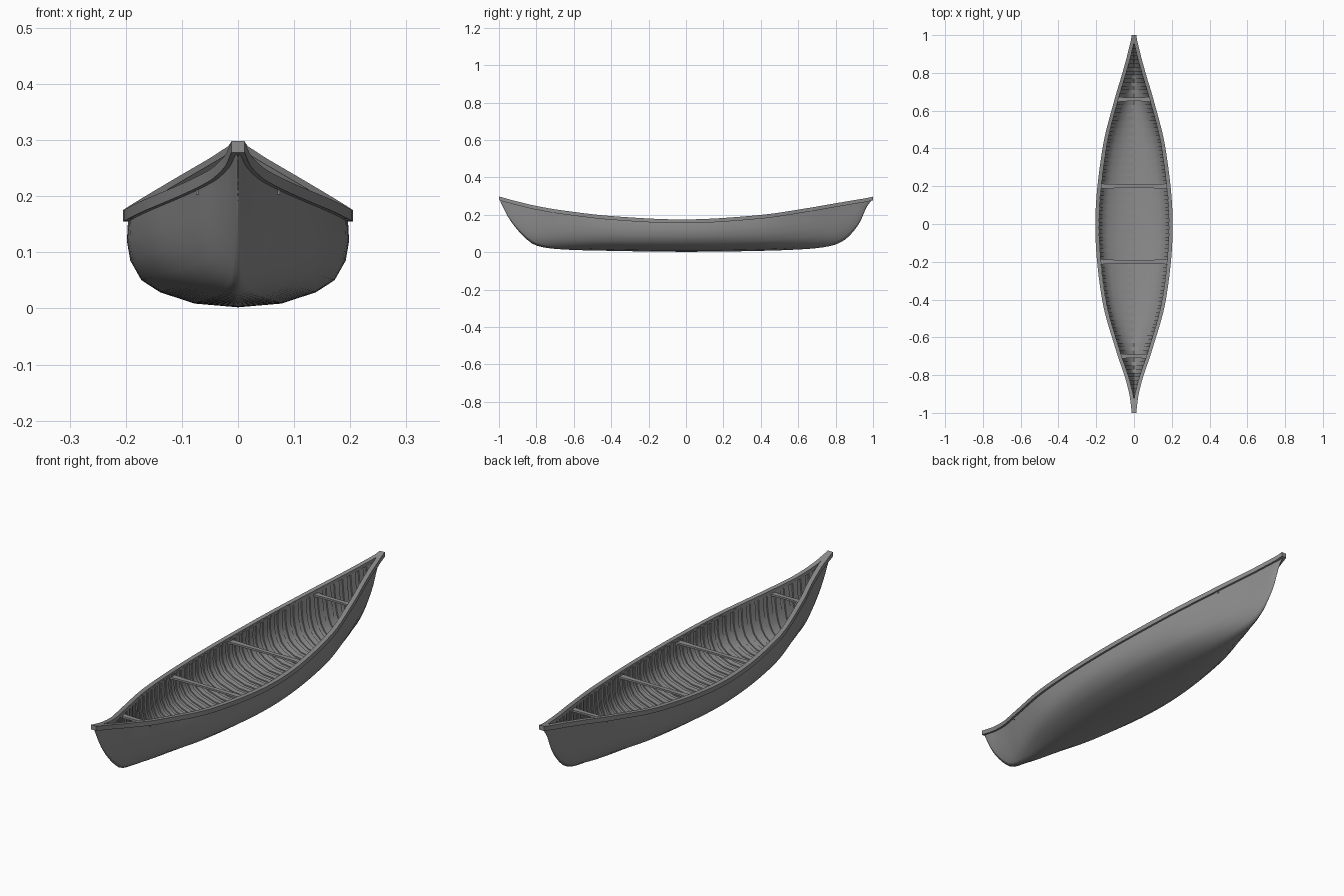
import bpy, bmesh, math
from mathutils import Vector

if "Cube" in bpy.data.objects:
    bpy.data.objects.remove(bpy.data.objects["Cube"])

# Stations: y, half beam, sheer height, keel height
STATIONS = [
    (-1, .005, .298, .285), (-.955, .01, .285, .195), (-.91, .016, .273, .13),
    (-.85, .03, .258, .067), (-.8, .044, .247, .035), (-.68, .085, .226, .016),
    (-.4, .162, .193, .007), (0, .198, .175, .002), (.4, .16, .199, .007),
    (.66, .096, .237, .018), (.78, .06, .258, .035), (.84, .043, .268, .06),
    (.88, .032, .275, .094), (.93, .02, .283, .16), (.965, .011, .289, .24),
    (1, .005, .297, .285)]

# Midship half section: share of beam, share of depth
MIDSHIP = [(0, 0), (.39, .04), (.7, .16), (.87, .29), (.97, .5),
           (1, .71), (.99, .93), (.98, 1)]

PLANK = .006
RAIL_HEIGHT = .02


def lines(y):
    """Half beam, sheer and keel at y, by smooth interpolation."""
    y = max(-1, min(1, y))
    k = 0
    while k < len(STATIONS) - 2 and STATIONS[k + 1][0] < y:
        k += 1
    a, b = STATIONS[k], STATIONS[k + 1]
    before = STATIONS[max(k - 1, 0)]
    after = STATIONS[min(k + 2, len(STATIONS) - 1)]
    h = b[0] - a[0]
    t = (y - a[0]) / h
    out = []
    for c in (1, 2, 3):
        ma = (b[c] - before[c]) / (b[0] - before[0]) * h
        mb = (after[c] - a[c]) / (after[0] - a[0]) * h
        out.append((2*t**3 - 3*t*t + 1) * a[c] + (t**3 - 2*t*t + t) * ma
                   + (3*t*t - 2*t**3) * b[c] + (t**3 - t*t) * mb)
    return out


def section(y, inset=0):
    """Half section from keel to sheer, moved inward by inset."""
    beam, sheer, keel = lines(y)
    top = sheer - PLANK
    blend = abs(y) ** 4
    flat = []
    for i, (fx, fz) in enumerate(MIDSHIP):
        t = i / (len(MIDSHIP) - 1)
        fx += (t - fx) * blend
        fz += (t - fz) * blend
        flat.append(Vector((beam * fx, keel + (top - keel) * fz)))
    points = []
    for i, p in enumerate(flat):
        along = flat[min(i + 1, len(flat) - 1)] - flat[max(i - 1, 0)]
        normal = Vector((-along.y, along.x)).normalized()
        if i == 0:
            normal = Vector((0, 1))
        q = p + normal * inset
        points.append((max(q.x, 0), y, min(q.y, top)))
    return points


def loft(bm, rings, closed=False):
    """Skin a row of rings; closed rings also get end caps."""
    rows = [[bm.verts.new(p) for p in ring] for ring in rings]
    n = len(rows[0])
    for a, b in zip(rows, rows[1:]):
        for i in range(n if closed else n - 1):
            j = (i + 1) % n
            bm.faces.new((a[i], b[i], b[j], a[j]))
    if closed:
        bm.faces.new(rows[0])
        bm.faces.new(rows[-1][::-1])


def finish(name, bm, material, solid=True, mirror=True):
    if solid:
        bmesh.ops.recalc_face_normals(bm, faces=bm.faces)
    mesh = bpy.data.meshes.new(name)
    bm.to_mesh(mesh)
    bm.free()
    mesh.materials.append(material)
    obj = bpy.data.objects.new(name, mesh)
    bpy.context.collection.objects.link(obj)
    if mirror:
        mod = obj.modifiers.new("Mirror", 'MIRROR')
        mod.merge_threshold = .0001
    bpy.ops.object.select_all(action='DESELECT')
    obj.select_set(True)
    bpy.context.view_layer.objects.active = obj
    bpy.ops.object.shade_smooth_by_angle(angle=math.radians(40))
    return obj


grey = bpy.data.materials.new("weathered_grey")
grey.use_nodes = True
colour = (.27, .27, .27, 1)
grey.diffuse_color = colour
grey.node_tree.nodes["Principled BSDF"].inputs["Base Color"].default_value = colour

COUNT = 64
ys = [math.sin(math.pi / 2 * (2 * i / COUNT - 1)) for i in range(COUNT + 1)]

# Hull: outer skin and inner skin in one shell
bm = bmesh.new()
loft(bm, [section(y * .992) + section(y * .992, PLANK)[::-1] for y in ys])
finish("hull", bm, grey, solid=False)

# Gunwale along the sheer: outer strip and inner strip
for name, inner, outer, drop in (("outer_gunwale", .002, .007, RAIL_HEIGHT),
                                 ("inner_gunwale", .013, -.002, .016)):
    bm = bmesh.new()
    rings = []
    for y in ys:
        beam, sheer, keel = lines(y)
        x0, x1 = max(beam - inner, 0), max(beam + outer, .002)
        if outer > 0:
            x0 = 0 if abs(y) > .96 else x0
        rings.append([(x0, y, sheer - drop), (x1, y, sheer - drop),
                      (x1, y, sheer), (x0, y, sheer)])
    loft(bm, rings, closed=True)
    finish(name, bm, grey)

# Ribs: bent strips against the inner skin
bm = bmesh.new()
for k in range(-23, 24):
    y = k * .04
    corners = [section(y + dy, inset) for dy, inset in
               ((-.011, .005), (.011, .005), (.011, .011), (-.011, .011))]
    loft(bm, list(zip(*corners)), closed=True)
finish("ribs", bm, grey)

# Thwarts: cross bars hung under the inner gunwale, narrow in the middle
bm = bmesh.new()
for y in (-.7, -.2, .2, .66):
    beam, sheer, keel = lines(y)
    rings = []
    for s in (-1, -.6, -.2, .2, .6, 1):
        x, w = s * (beam - .004), .009 + .005 * s * s
        z = sheer - .018
        rings.append([(x, y - w, z - .008), (x, y + w, z - .008),
                      (x, y + w, z), (x, y - w, z)])
    loft(bm, rings, closed=True)
finish("thwarts", bm, grey, mirror=False)
